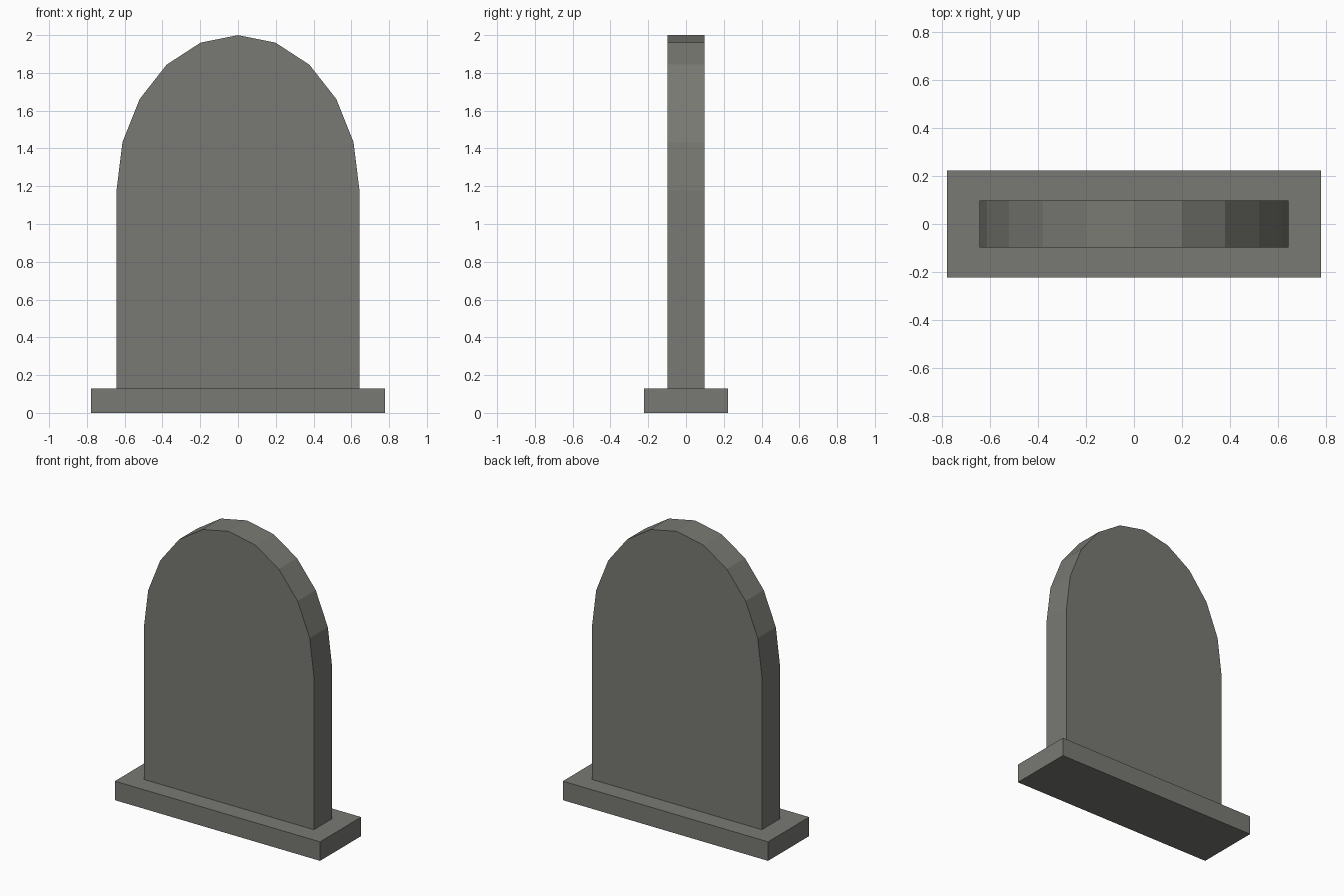
import bpy, bmesh, math

if "Cube" in bpy.data.objects:
    bpy.data.objects.remove(bpy.data.objects["Cube"])

# Single weathered stone colour
stone = bpy.data.materials.new("grey_stone")
stone.diffuse_color = (0.19, 0.19, 0.172, 1)
stone.use_nodes = True
stone.node_tree.nodes["Principled BSDF"].inputs["Base Color"].default_value = stone.diffuse_color


def extrude_profile(name, points, depth, axis):
    """Extrude a closed (x, z) outline symmetrically along y."""
    bm = bmesh.new()
    face = bm.faces.new([bm.verts.new((x, -depth / 2, z)) for x, z in points])
    ext = bmesh.ops.extrude_face_region(bm, geom=[face])
    moved = [v for v in ext["geom"] if isinstance(v, bmesh.types.BMVert)]
    bmesh.ops.translate(bm, verts=moved, vec=axis * 1)
    bmesh.ops.recalc_face_normals(bm, faces=bm.faces)
    mesh = bpy.data.meshes.new(name)
    bm.to_mesh(mesh)
    bm.free()
    mesh.materials.append(stone)
    obj = bpy.data.objects.new(name, mesh)
    bpy.context.collection.objects.link(obj)
    return obj


from mathutils import Vector

HALF_W, SPRING, RISE, BASE_H = 0.643, 1.18, 0.82, 0.13

# Upright slab with a ten-sided half-ellipse top
arch = [(HALF_W * math.cos(math.pi * i / 10), SPRING + RISE * math.sin(math.pi * i / 10))
        for i in range(11)]
extrude_profile("headstone_slab", [(-HALF_W, BASE_H), (HALF_W, BASE_H)] + arch,
                0.196, Vector((0, 0.196, 0)))

# Rectangular plinth
extrude_profile("plinth", [(-0.777, 0), (0.777, 0), (0.777, BASE_H), (-0.777, BASE_H)],
                0.444, Vector((0, 0.444, 0)))
